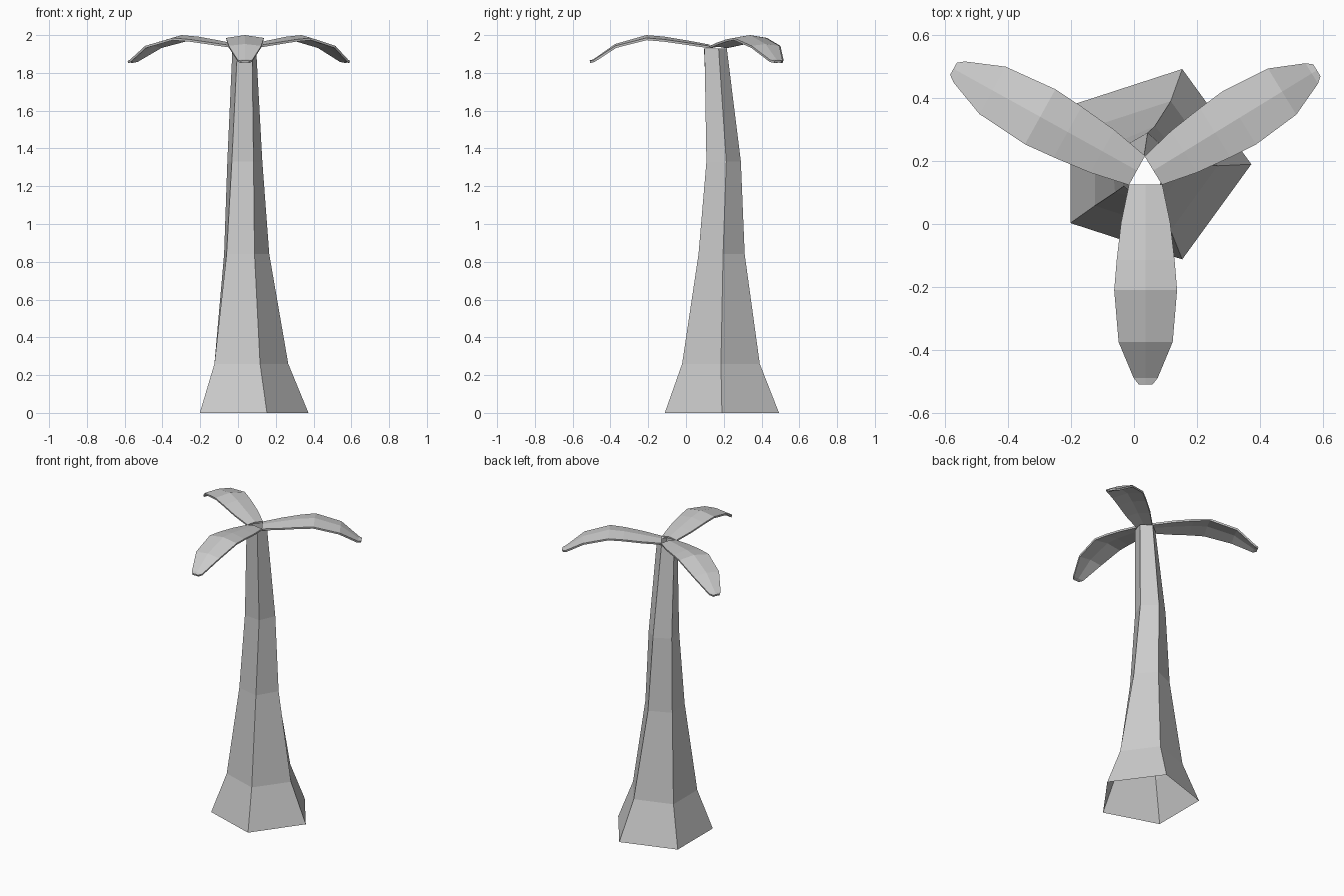
import bpy
from math import cos, sin, radians, tau

cube = bpy.data.objects.get("Cube")
if cube:
    bpy.data.objects.remove(cube, do_unlink=True)

# One plain grey for the whole tree
grey = bpy.data.materials.new("plain_grey")
grey.use_nodes = True
grey.diffuse_color = (0.6, 0.6, 0.6, 1)
bsdf = next(n for n in grey.node_tree.nodes if n.type == 'BSDF_PRINCIPLED')
bsdf.inputs["Base Color"].default_value = grey.diffuse_color
bsdf.inputs["Roughness"].default_value = 0.8


def grid_object(name, rows, closed=False):
    """Skin rows of equal point count with flat quads."""
    n = len(rows[0])
    verts = [p for row in rows for p in row]
    faces = []
    for r in range(len(rows) - 1):
        for c in range(n if closed else n - 1):
            d = (c + 1) % n
            a, b = r * n, (r + 1) * n
            if closed:
                faces.append((a + c, a + d, b + d, b + c))
            else:
                faces.append((a + c, b + c, b + d, a + d))
    mesh = bpy.data.meshes.new(name)
    mesh.from_pydata(verts, [], faces)
    mesh.materials.append(grey)
    obj = bpy.data.objects.new(name, mesh)
    bpy.context.collection.objects.link(obj)
    return obj


# Trunk: open five-sided tube, tapering, leaning and twisting
# (centre x, centre y, height, radius, twist in degrees)
trunk_rings = [
    (0.055, 0.19, 0.0, 0.318, 0),
    (0.05, 0.185, 0.26, 0.216, 0),
    (0.037, 0.185, 0.84, 0.129, 5),
    (0.033, 0.193, 1.33, 0.098, 12),
    (0.034, 0.15, 1.93, 0.066, 20),
]
rings = []
for cx, cy, z, radius, twist in trunk_rings:
    angles = [radians(twist) + tau * i / 5 for i in range(5)]
    rings.append([(cx + radius * cos(a), cy + radius * sin(a), z) for a in angles])
grid_object("trunk", rings, closed=True)

# Fronds: thin drooping leaves, (distance, half width, ridge z, edge drop)
frond_rows = [
    (0.03, 0.053, 1.95, 0.008),
    (0.15, 0.078, 1.972, 0.012),
    (0.27, 0.092, 1.992, 0.015),
    (0.365, 0.1, 2.0, 0.015),
    (0.53, 0.086, 1.953, 0.01),
    (0.645, 0.038, 1.872, 0.004),
    (0.665, 0.022, 1.866, 0.002),
]


def frond(name, heading, length):
    ux, uy = cos(radians(heading)), sin(radians(heading))
    rows = []
    for dist, half, z, drop in frond_rows:
        d = dist * length
        rows.append([(0.037 + d * ux - s * half * uy,
                      0.155 + d * uy + s * half * ux,
                      z - drop * abs(s)) for s in (-1, 0, 1)])
    obj = grid_object(name, rows)
    thick = obj.modifiers.new("thickness", 'SOLIDIFY')
    thick.thickness = 0.012
    thick.offset = -1


frond("front_frond", -90, 1.0)
frond("back_left_frond", 31.5, 0.96)
frond("back_right_frond", 151, 1.05)
